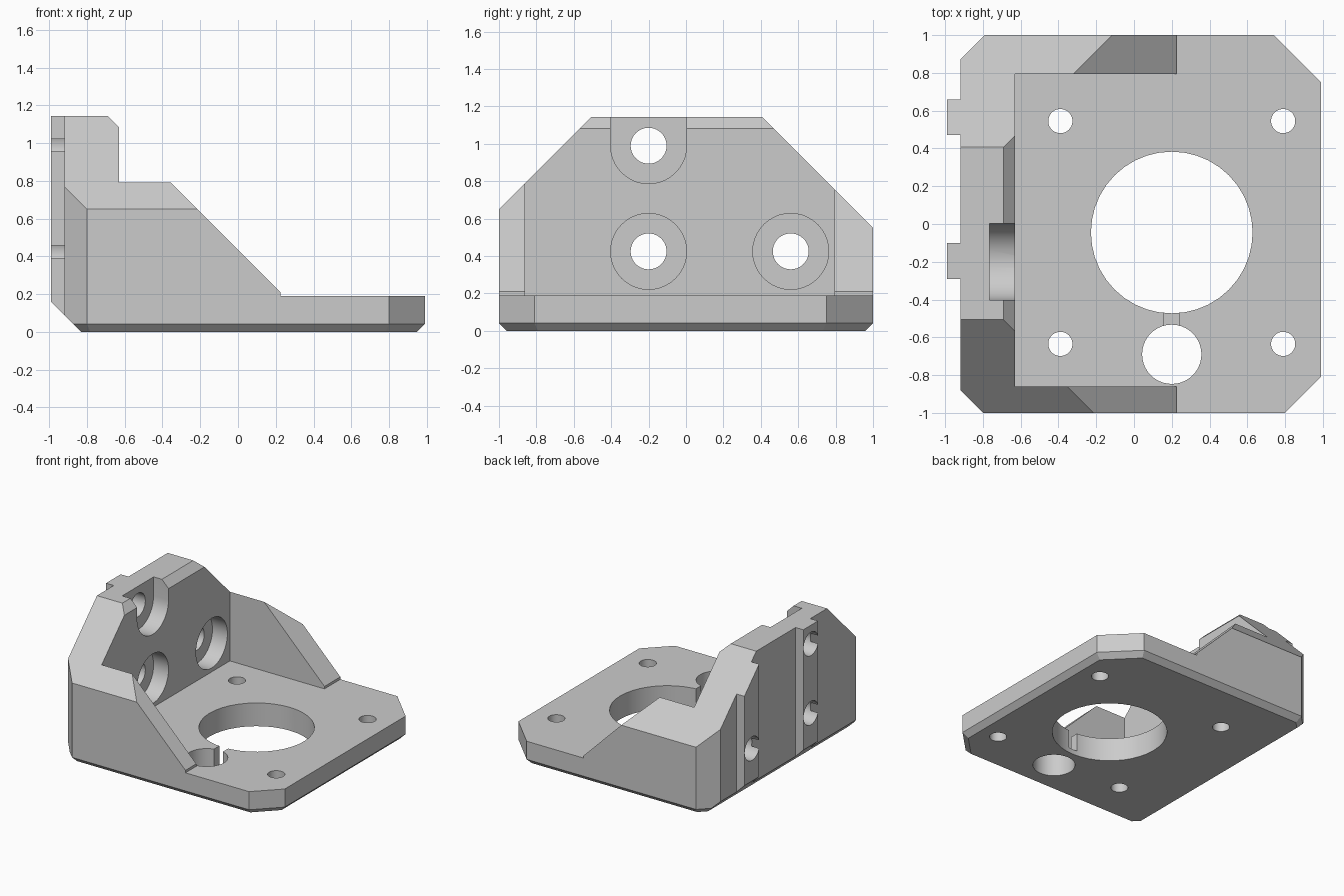
import bpy, bmesh, math
from mathutils import Vector

old = bpy.data.objects.get("Cube")
if old:
    bpy.data.objects.remove(old, do_unlink=True)

grey = bpy.data.materials.new("plain_grey")
grey.use_nodes = True
COLOUR = (0.6, 0.6, 0.6, 1)
grey.diffuse_color = COLOUR
grey.node_tree.nodes["Principled BSDF"].inputs["Base Color"].default_value = COLOUR


def prism(name, points, axis, start, end, bevel=0):
    """Extrude a 2D outline along an axis, optionally chamfering its start."""
    place = {"x": lambda a, b, t: (t, a, b),
             "y": lambda a, b, t: (a, t, b),
             "z": lambda a, b, t: (a, b, t)}[axis]
    bm = bmesh.new()
    face = bm.faces.new([bm.verts.new(place(a, b, start)) for a, b in points])
    top = bmesh.ops.extrude_face_region(bm, geom=[face], use_keep_orig=True)["geom"]
    shift = Vector(place(0, 0, end - start))
    bmesh.ops.translate(bm, verts=[g for g in top if isinstance(g, bmesh.types.BMVert)], vec=shift)
    bmesh.ops.recalc_face_normals(bm, faces=bm.faces)
    if bevel:
        rim = [e for e in bm.edges if all(abs(v.co.z - start) < 1e-5 for v in e.verts)]
        bmesh.ops.bevel(bm, geom=rim, offset=bevel, segments=1, affect="EDGES")
    mesh = bpy.data.meshes.new(name)
    bm.to_mesh(mesh)
    bm.free()
    mesh.materials.append(grey)
    ob = bpy.data.objects.new(name, mesh)
    bpy.context.collection.objects.link(ob)
    return ob


def circle(a, b, r, n=40):
    return [(a + r * math.cos(math.tau * i / n), b + r * math.sin(math.tau * i / n)) for i in range(n)]


def rect(a0, a1, b0, b1):
    return [(a0, b0), (a1, b0), (a1, b1), (a0, b1)]


def combine(target, tool, operation="DIFFERENCE"):
    """Apply a boolean and drop the tool object."""
    mod = target.modifiers.new("cut", "BOOLEAN")
    mod.operation, mod.solver, mod.object = operation, "EXACT", tool
    bpy.context.view_layer.objects.active = target
    bpy.ops.object.modifier_apply(modifier=mod.name)
    bpy.data.objects.remove(tool, do_unlink=True)


# Plan with cut corners, two locating ribs on the outer wall and a chamfered underside
plan = [(-.80, -1), (.80, -1), (.99, -.81), (.99, .75), (.74, 1), (-.79, 1), (-.92, .87),
        (-.92, .66), (-.99, .66), (-.99, .47), (-.92, .47),
        (-.92, -.10), (-.99, -.10), (-.99, -.29), (-.92, -.29), (-.92, -.88)]
bracket = prism("motor_bracket", plan, "z", 0, 1.3, bevel=.042)

# Side profile: base, sloped side walls and upright wall
side = [(-.82, -.01), (1.1, -.01), (1.1, .19), (.225, .19), (.225, .21), (-.355, .79), (-.63, .79),
        (-.63, 1.083), (-.69, 1.143), (-1.1, 1.143), (-1.1, .27)]
combine(bracket, prism("side_profile", side, "y", -1.2, 1.2), "INTERSECT")

# End profile: sloping shoulders
end = [(-1.1, -.1), (1.1, -.1), (1.1, .45), (.3, 1.25), (-.4, 1.25), (-1.1, .55)]
combine(bracket, prism("end_profile", end, "x", -1.2, 1.2), "INTERSECT")

# Open pocket between the side walls
combine(bracket, prism("pocket", rect(-.63, 1.2, -.86, .795), "z", .19, 1.4))

# Upright wall: screw holes with counterbores, the upper one open to the top
for y, z in ((-.2, .99), (-.2, .425), (.56, .425)):
    combine(bracket, prism("screw_hole", circle(y, z, .096), "x", -1.2, -.5))
    bore = circle(y, z, .203)
    if z > .9:
        bore = [p for p in bore if p[1] <= z + 1e-5] + [(y + .203, 1.4), (y - .203, 1.4)]
        bore.sort(key=lambda p: math.atan2(p[1] - z - .1, p[0] - y))
    combine(bracket, prism("counterbore", bore, "x", -.765, -.6))

# Base: motor opening, access hole and mounting holes
holes = [(.2, -.045, .428), (.2, -.69, .157)]
holes += [(x, y, .064) for x in (-.39, .79) for y in (-.635, .545)]
for x, y, r in holes:
    combine(bracket, prism("base_hole", circle(x, y, r), "z", -.2, .5))

# Shallow-floored slot joining the two large openings
combine(bracket, prism("slot", rect(.16, .24, -.6, -.4), "z", .04, .5))

# Shading
bpy.ops.object.select_all(action="DESELECT")
bracket.select_set(True)
bpy.context.view_layer.objects.active = bracket
bpy.ops.object.shade_smooth_by_angle(angle=math.radians(25))
